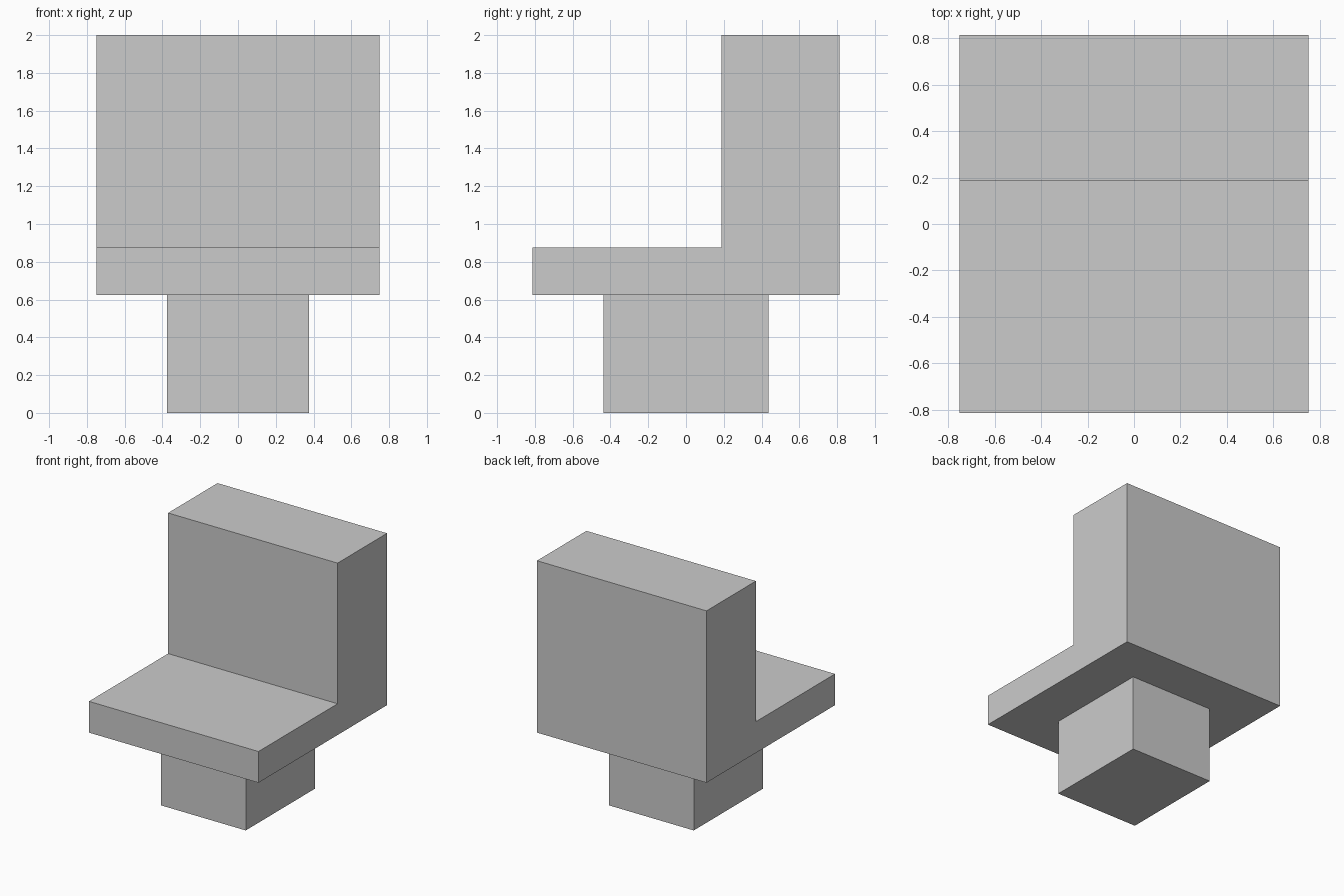
import bpy
import bmesh

if "Cube" in bpy.data.objects:
    bpy.data.objects.remove(bpy.data.objects["Cube"])


def extrude_profile(name, profile, axis_vec, to_3d):
    """Fill a 2D outline and extrude it into a closed solid."""
    bm = bmesh.new()
    face = bm.faces.new([bm.verts.new(to_3d(a, b)) for a, b in profile])
    result = bmesh.ops.extrude_face_region(bm, geom=[face], use_keep_orig=True)
    verts = [g for g in result["geom"] if isinstance(g, bmesh.types.BMVert)]
    bmesh.ops.translate(bm, verts=verts, vec=axis_vec)
    bmesh.ops.recalc_face_normals(bm, faces=bm.faces)
    mesh = bpy.data.meshes.new(name)
    bm.to_mesh(mesh)
    bm.free()
    obj = bpy.data.objects.new(name, mesh)
    bpy.context.collection.objects.link(obj)
    return obj


# Seat and backrest: one L-shaped side profile (y, z) across the width
seat_profile = [(-0.8125, 0.625), (0.8125, 0.625), (0.8125, 2.0),
                (0.1875, 2.0), (0.1875, 0.875), (-0.8125, 0.875)]
extrude_profile("seat_and_backrest", seat_profile, (1.5, 0, 0),
                lambda y, z: (-0.75, y, z))

# Pedestal: rectangular block under the seat (x, y)
pedestal_profile = [(-0.375, -0.4375), (0.375, -0.4375),
                    (0.375, 0.4375), (-0.375, 0.4375)]
extrude_profile("pedestal", pedestal_profile, (0, 0, 0.625),
                lambda x, y: (x, y, 0))
